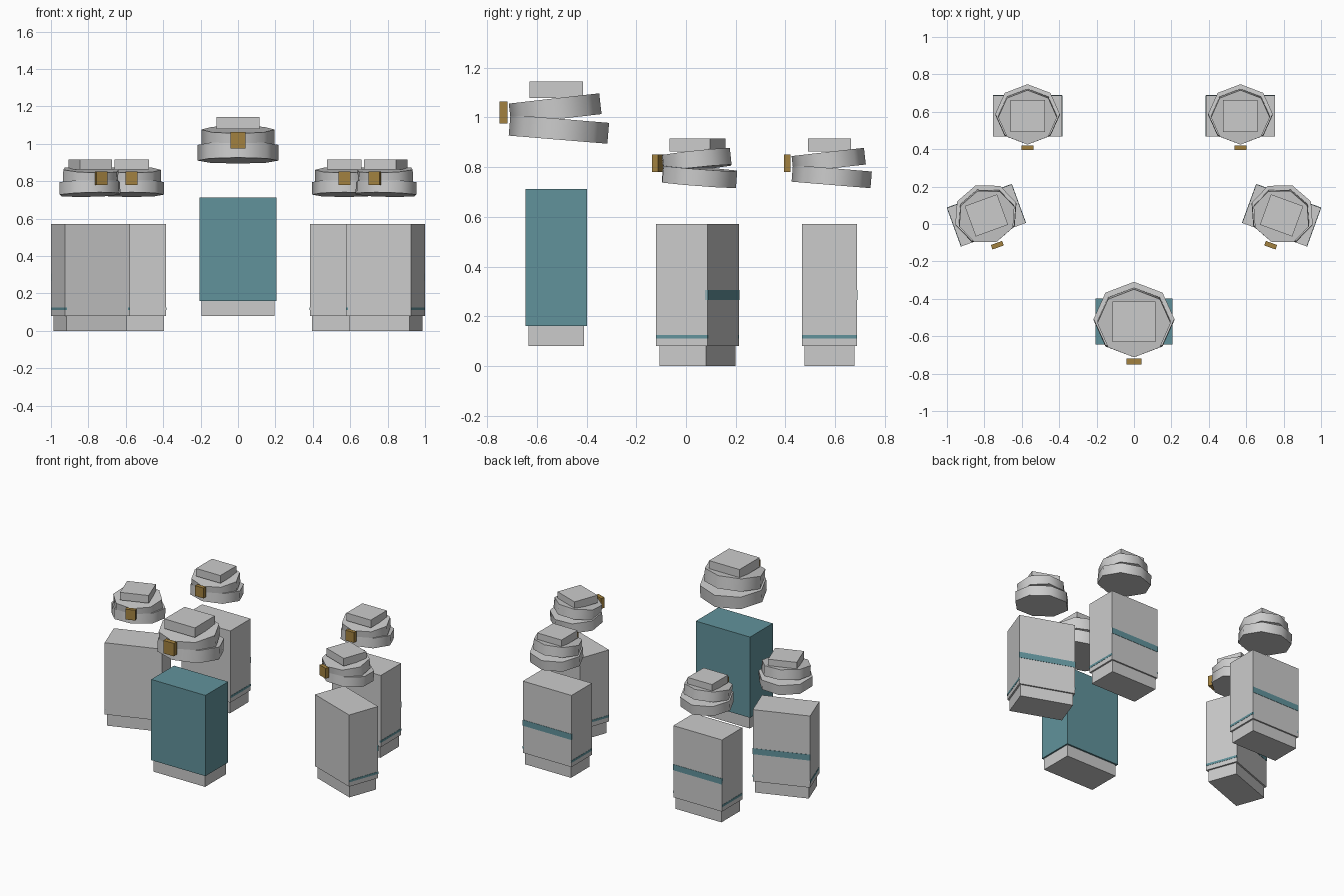
import bpy, bmesh
from math import radians
from mathutils import Matrix, Vector

if "Cube" in bpy.data.objects:
    bpy.data.objects.remove(bpy.data.objects["Cube"])


def material(name, rgb):
    m = bpy.data.materials.new(name)
    m.diffuse_color = (*rgb, 1)
    m.use_nodes = True
    m.node_tree.nodes["Principled BSDF"].inputs["Base Color"].default_value = m.diffuse_color
    return m


TEAL = material("teal", (0.12, 0.29, 0.33))
GOLD = material("gold", (0.36, 0.22, 0.05))


def finish(name, bm, frame, mat, smooth=False):
    me = bpy.data.meshes.new(name)
    bm.to_mesh(me)
    bm.free()
    ob = bpy.data.objects.new(name, me)
    bpy.context.collection.objects.link(ob)
    ob.matrix_world = frame
    if mat:
        me.materials.append(mat)
    if smooth:
        bpy.ops.object.select_all(action='DESELECT')
        ob.select_set(True)
        bpy.context.view_layer.objects.active = ob
        bpy.ops.object.shade_smooth_by_angle(angle=radians(60))
    return ob


def box(name, frame, half_x, y0, y1, z0, z1, mat=None):
    bm = bmesh.new()
    size = Matrix.Diagonal((2 * half_x, y1 - y0, z1 - z0, 1))
    mid = Matrix.Translation((0, (y0 + y1) / 2, (z0 + z1) / 2))
    bmesh.ops.create_cube(bm, size=1, matrix=mid @ size)
    return finish(name, bm, frame, mat)


def ring(name, frame, rx, ry, depth, y, z, tilt):
    # eight-sided disc with a corner facing forward, tipped about x
    bm = bmesh.new()
    m = (Matrix.Translation((0, y, z)) @ Matrix.Rotation(radians(tilt), 4, 'X')
         @ Matrix.Diagonal((rx, ry, 1, 1)))
    bmesh.ops.create_cone(bm, cap_ends=True, segments=8, radius1=1, radius2=1,
                          depth=depth, matrix=m)
    return finish(name, bm, frame, None, smooth=True)


def head(prefix, frame, scale):
    f = frame @ Matrix.Scale(scale, 4)
    ring(prefix + "_lower_head_ring", f, 0.216, 0.199, 0.084, 0.011, 0.952, -4.7)
    ring(prefix + "_upper_head_ring", f, 0.196, 0.183, 0.084, -0.004, 1.034, 6.5)
    box(prefix + "_head_top", f, 0.115, -0.108, 0.108, 1.078, 1.144)
    box(prefix + "_head_badge", f, 0.04, -0.228, -0.196, 0.975, 1.063, GOLD)


def place(x, y, turn=0):
    return Matrix.Translation((x, y, 0)) @ Matrix.Rotation(radians(turn), 4, 'Z')


# leading figure: all-teal body
lead = place(0, -0.522)
box("leader_base", lead, 0.195, -0.112, 0.112, 0.08, 0.16)
box("leader_body", lead, 0.205, -0.123, 0.123, 0.16, 0.712, TEAL)
head("leader", lead, 1.0)


# follower: grey body with teal bands on the back and both sides
def follower(prefix, frame):
    box(prefix + "_base", frame, 0.173, -0.10, 0.10, 0.0, 0.08)
    box(prefix + "_body", frame, 0.184, -0.11, 0.11, 0.08, 0.57)
    box(prefix + "_back_band", frame, 0.184, 0.10, 0.112, 0.266, 0.306, TEAL)
    for s, side in ((-1, "left"), (1, "right")):
        f = frame @ Matrix.Translation((s * 0.18, 0, 0))
        box(f"{prefix}_{side}_band", f, 0.0055, -0.11, 0.11, 0.11, 0.125, TEAL)
    head(prefix, frame, 0.8)


for s, side in ((-1, "left"), (1, "right")):
    follower(side + "_rear_figure", place(s * 0.569, 0.577))
    follower(side + "_side_figure", place(s * 0.789, 0.046, -20 * s))
